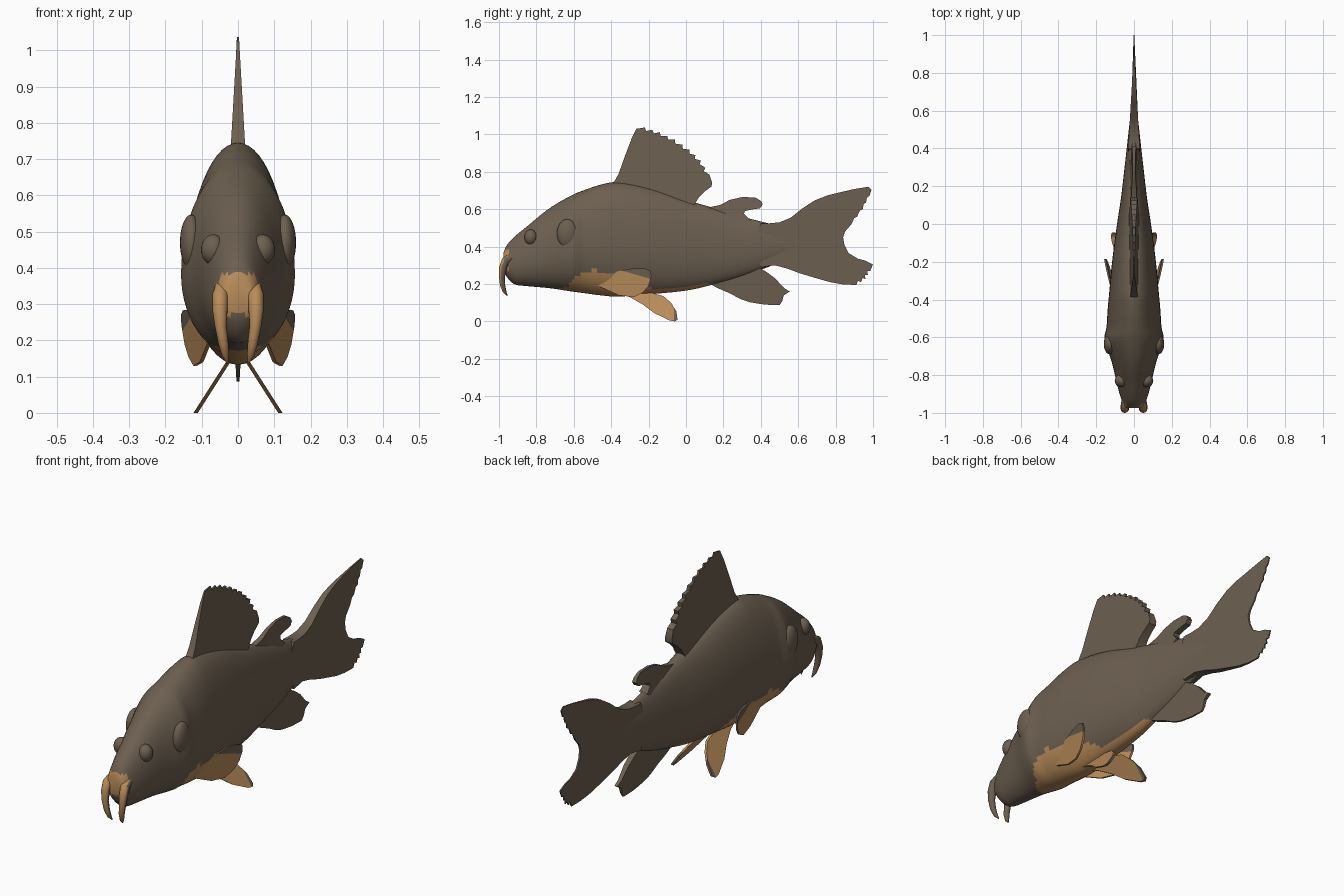
import bpy, bmesh, math
from mathutils import Vector

if "Cube" in bpy.data.objects:
    bpy.data.objects.remove(bpy.data.objects["Cube"])


def material(name, rgb):
    m = bpy.data.materials.new(name)
    m.diffuse_color = (*rgb, 1)
    m.use_nodes = True
    m.node_tree.nodes["Principled BSDF"].inputs["Base Color"].default_value = m.diffuse_color
    return m


MATS = [material("dark_brown_skin", (0.150, 0.115, 0.080)),
        material("tan_belly", (0.48, 0.26, 0.10))]


def finish(name, bm, rule=None):
    """Turn a bmesh into a smooth object, tan where rule(centre, normal) holds."""
    bmesh.ops.recalc_face_normals(bm, faces=bm.faces)
    bm.normal_update()
    for f in bm.faces:
        f.material_index = int(bool(rule and rule(f.calc_center_median(), f.normal)))
    me = bpy.data.meshes.new(name)
    bm.to_mesh(me)
    bm.free()
    for m in MATS:
        me.materials.append(m)
    ob = bpy.data.objects.new(name, me)
    bpy.context.collection.objects.link(ob)
    bpy.ops.object.select_all(action='DESELECT')
    ob.select_set(True)
    bpy.context.view_layer.objects.active = ob
    bpy.ops.object.shade_smooth_by_angle(angle=math.radians(40))
    return ob


def skin(bm, rings):
    """Bridge equal rings of points and cap both ends."""
    vs = [[bm.verts.new(p) for p in r] for r in rings]
    n = len(vs[0])
    for a, b in zip(vs, vs[1:]):
        for i in range(n):
            bm.faces.new((a[i], a[(i + 1) % n], b[(i + 1) % n], b[i]))
    bm.faces.new(vs[0])
    bm.faces.new(vs[-1])


def lerp_table(t, x):
    for (a, va), (b, vb) in zip(t, t[1:]):
        if a <= x <= b:
            return va + (vb - va) * (x - a) / (b - a)
    return -1


# --- body: y, top z, bottom z, half width
ST = [(-.975, .37, .275, .042), (-.96, .405, .24, .054), (-.92, .45, .20, .07),
      (-.86, .50, .19, .087), (-.73, .605, .178, .118), (-.61, .675, .16, .157),
      (-.55, .70, .152, .146), (-.46, .73, .14, .14), (-.37, .745, .133, .132),
      (-.2, .715, .145, .116), (0, .65, .165, .09), (.13, .612, .193, .07),
      (.3, .56, .24, .05), (.45, .522, .295, .033), (.6, .48, .35, .017),
      (.75, .44, .39, .005)]


def tangent(i):
    a, b = ST[max(i - 1, 0)], ST[min(i + 1, len(ST) - 1)]
    return [(q - p) / (b[0] - a[0]) for p, q in zip(a, b)]


def stations(step):
    for i in range(len(ST) - 1):
        a, b, ta, tb = ST[i], ST[i + 1], tangent(i), tangent(i + 1)
        h = b[0] - a[0]
        n = max(2, round(h / step))
        for k in range(n + (i == len(ST) - 2)):
            t = k / n
            yield [a[0] + h * t] + [
                (2*t**3 - 3*t*t + 1) * a[j] + (t**3 - 2*t*t + t) * h * ta[j]
                + (3*t*t - 2*t**3) * b[j] + (t**3 - t*t) * h * tb[j] for j in (1, 2, 3)]


BELLY = [(-.72, .165), (-.63, .19), (-.58, .25), (-.5, .275), (-.4, .26), (-.28, .23),
         (-.18, .175), (0, .19), (.1, .205), (.15, .20)]


def body_tan(c, n):
    snout = c.y < -.925 and n.y < -.45 and .27 < c.z < .385
    return snout or c.z < lerp_table(BELLY, c.y)


bm = bmesh.new()
rings = []
for y, zt, zb, w in stations(.015):
    zc = zb + .43 * (zt - zb)
    ring = []
    for k in range(56):
        a = math.tau * k / 56
        s = math.sin(a)
        ring.append((w * math.cos(a), y, zc + s * ((zt - zc) if s > 0 else (zc - zb))))
    rings.append(ring)
skin(bm, rings)
finish("body", bm, body_tan)


# --- fins: flat outlines in (y, z), leaning by lean(y, z), thick by thick(y, z)
def fin(name, pts, thick, lean=lambda y, z: 0, side=1, cut=None, rule=None):
    bm = bmesh.new()
    skin(bm, [[(side * (lean(y, z) + s * thick(y, z)), y, z) for y, z in pts] for s in (-1, 1)])
    if cut:
        bmesh.ops.bisect_plane(bm, geom=bm.verts[:] + bm.edges[:] + bm.faces[:],
                               plane_co=cut[0], plane_no=cut[1])
    return finish(name, bm, rule)


def teeth(pts, n, depth):
    """Serrate an open edge: n teeth per segment, notched to the right-hand side."""
    out = []
    for a, b in zip(pts, pts[1:]):
        a, b = Vector(a), Vector(b)
        d = (b - a).normalized()
        inward = Vector((d.y, -d.x)) * depth
        for k in range(n):
            p = a.lerp(b, k / n)
            out += [tuple(p), tuple(a.lerp(b, (k + .3) / n) + inward)]
    return out + [tuple(pts[-1])]


# dorsal fin
fin("dorsal_fin",
    [(-.1, .62), (-.42, .70), (-.385, .745), (-.36, .79), (-.33, .875), (-.29, .98), (-.265, 1.03)]
    + teeth([(-.22, 1.037), (-.14, 1.012), (-.06, .972), (.02, .918), (.08, .86), (.125, .785)], 2, .016)
    + [(.14, .74), (.135, .72), (.10, .695), (.07, .665), (.045, .625), (.03, .58)],
    lambda y, z: max(.003, .003 + .016 * (1.03 - z) / .28))

# small fleshy back fin
fin("adipose_fin",
    [(.1, .58), (.12, .61), (.18, .622), (.235, .65), (.30, .665), (.37, .663), (.40, .645), (.41, .625),
     (.395, .605), (.35, .598), (.315, .59), (.31, .575), (.34, .545), (.3, .52)],
    lambda y, z: .007 + .13 * max(0, .665 - z))

# tail fin
fin("tail_fin",
    [(.36, .42), (.40, .525), (.45, .525), (.5, .53), (.56, .555), (.63, .61), (.69, .648), (.76, .675),
     (.83, .692), (.90, .708), (.975, .72), (.992, .705)]
    + teeth([(.98, .67), (.945, .60), (.885, .52)], 2, .008)
    + [(.85, .48), (.84, .45), (.847, .41), (.87, .365), (.92, .335), (.96, .325), (1.0, .305)]
    + teeth([(.985, .27), (.96, .225), (.91, .195)], 2, .014)
    + [(.84, .198), (.77, .21), (.69, .233), (.61, .257), (.54, .283), (.475, .30), (.40, .29)],
    lambda y, z: max(.003, .003 + .026 * (.88 - y) / .45))

# anal fin
fin("anal_fin",
    [(.1, .22), (.13, .2), (.17, .178), (.235, .15), (.29, .12), (.34, .103), (.42, .09), (.50, .087),
     (.515, .11), (.522, .138), (.555, .16), (.525, .178), (.50, .205), (.475, .232), (.43, .265),
     (.395, .285), (.36, .31), (.2, .3)],
    lambda y, z: .004 + .06 * max(0, z - .085))

PECTORAL = [(-.47, .19), (-.42, .25), (-.36, .27), (-.28, .284), (-.22, .283), (-.19, .27),
            (-.185, .24), (-.20, .19), (-.23, .155), (-.28, .13), (-.36, .14)]
PELVIC = [(-.40, .165), (-.3, .168), (-.2, .158), (-.12, .135), (-.08, .10), (-.052, .055),
          (-.045, .01), (-.06, 0), (-.09, .006), (-.17, .045), (-.23, .09), (-.3, .13)]


def tube(path, radii, n=16):
    rings = []
    for i, p in enumerate(path):
        d = (Vector(path[min(i + 1, len(path) - 1)]) - Vector(path[max(i - 1, 0)])).normalized()
        u = d.cross(Vector((1, 0, 0))).normalized()
        v = d.cross(u)
        rings.append([Vector(p) + radii[i] * (u * math.cos(math.tau * k / n)
                      + v * math.sin(math.tau * k / n)) for k in range(n)])
    return rings


def bump(name, centre, scale):
    bm = bmesh.new()
    bmesh.ops.create_uvsphere(bm, u_segments=24, v_segments=16, radius=1)
    for v in bm.verts:
        v.co = Vector(c + s * q for c, s, q in zip(centre, scale, v.co))
    finish(name, bm)


# --- paired parts
for side, tag in ((1, "right"), (-1, "left")):
    fin("pectoral_fin_" + tag, PECTORAL, lambda y, z: .005,
        lambda y, z: .086 + .23 * (y + .45) + .1 * (z - .2), side,
        ((0, -.25, .245), (0, .3, 1)),
        lambda c, n: (c.y + .25) * .3 + c.z - .245 < 0)
    fin("pelvic_fin_" + tag, PELVIC, lambda y, z: .006,
        lambda y, z: .024 + .64 * (.145 - z), side,
        ((0, -.065, 0), (0, 1, 0)), lambda c, n: c.y < -.065)
    bump("eye_" + tag, (side * .068, -.83, .45), (.034, .034, .042))
    bump("gill_bump_" + tag, (side * .129, -.635, .47), (.031, .055, .077))
    # curved barbel hanging from the snout, tan on its front
    bm = bmesh.new()
    skin(bm, tube([(side * .045, -.93, .345), (side * .049, -.965, .325), (side * .050, -.979, .285),
                   (side * .048, -.984, .24), (side * .041, -.981, .195), (side * .035, -.97, .16),
                   (side * .029, -.955, .137)],
                  [.02, .022, .021, .016, .014, .010, .002]))
    finish("barbel_" + tag, bm, lambda c, n: n.y < -.3)
